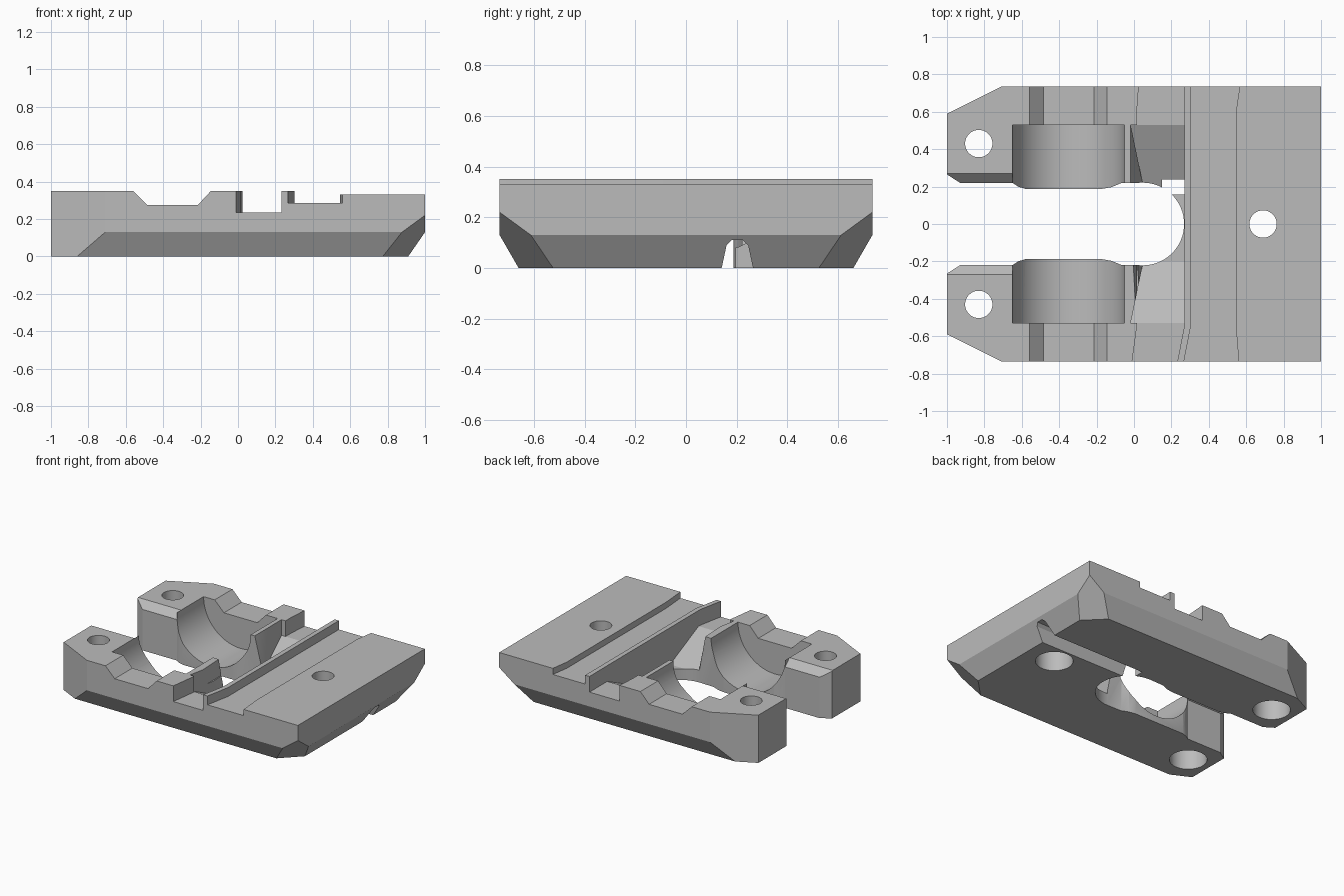
import bpy, bmesh, math
from mathutils import Vector

cube = bpy.data.objects.get("Cube")
if cube:
    bpy.data.objects.remove(cube)

grey = bpy.data.materials.new("plain grey")
grey.use_nodes = True
colour = (0.5, 0.5, 0.5, 1)
grey.diffuse_color = colour
grey.node_tree.nodes["Principled BSDF"].inputs["Base Color"].default_value = colour


def add_object(name, bm):
    bmesh.ops.recalc_face_normals(bm, faces=bm.faces)
    mesh = bpy.data.meshes.new(name)
    bm.to_mesh(mesh)
    bm.free()
    mesh.materials.append(grey)
    obj = bpy.data.objects.new(name, mesh)
    bpy.context.collection.objects.link(obj)
    return obj


def loft(sections):
    bm = bmesh.new()
    rings = [[bm.verts.new(p) for p in s] for s in sections]
    for a, b in zip(rings, rings[1:]):
        for i in range(len(a)):
            j = (i + 1) % len(a)
            bm.faces.new((a[i], a[j], b[j], b[i]))
    bm.faces.new(rings[0])
    bm.faces.new(rings[-1])
    return bm


def cut(target, cutter):
    cutter.hide_render = True
    mod = target.modifiers.new("cut", "BOOLEAN")
    mod.operation = "DIFFERENCE"
    mod.solver = "EXACT"
    mod.object = cutter
    bpy.context.view_layer.objects.active = target
    bpy.ops.object.modifier_apply(modifier=mod.name)
    bpy.data.objects.remove(cutter)


def cut_bar(target, profile, x0, x1):
    """Remove a bar along x with a y-z profile."""
    cut(target, add_object("bar_cutter", loft([[(x, y, z) for y, z in profile] for x in (x0, x1)])))


def cut_cylinder(target, centre, radius, depth, axis="Z", sides=48):
    bm = bmesh.new()
    bmesh.ops.create_cone(bm, cap_ends=True, segments=sides,
                          radius1=radius, radius2=radius, depth=depth)
    obj = add_object("round_cutter", bm)
    obj.location = centre
    if axis == "Y":
        obj.rotation_euler.x = math.pi / 2
    bpy.context.view_layer.update()
    cut(target, obj)


# Stepped profile lofted across the width, with the groove, rib and step bending at the ends
def section(y, wall, rib, step):
    pts = [(-1, 0), (-1, .35), (-.56, .35), (-.485, .275), (-.215, .275), (-.145, .35),
           (wall, .35), (wall, .235), (rib, .235), (rib, .35), (rib + .035, .35),
           (rib + .035, .285), (step, .285), (step, .33), (1, .33), (1, 0)]
    return [(x, y, z) for x, z in pts]


W = .735
bm = loft([section(-W, -.01, .232, .56), section(-.55, .015, .268, .545),
           section(.6, .015, .268, .545), section(W, .025, .268, .565)])

# Lower side, end and corner chamfers
planes = [((1, 0, .13), (.13, 0, -.09))]
for s in (-1, 1):
    planes += [((0, s * W, .13), (0, s * .13, -.075)),
               ((1, s * W, .22), (.095, s * .095, -.13)),
               ((-1, s * .59, 0), (-.145, s * .29, 0))]
for point, normal in planes:
    geom = bm.verts[:] + bm.edges[:] + bm.faces[:]
    bmesh.ops.bisect_plane(bm, geom=geom, plane_co=point, plane_no=Vector(normal).normalized(),
                           clear_outer=True, dist=1e-5)
    edges = [e for e in bm.edges if e.is_boundary]
    bmesh.ops.holes_fill(bm, edges=edges, sides=0)
body = add_object("clamp_plate", bm)

# Shelf-backed solid beside each cradle: refill the notch up to the cradle lip is unneeded,
# the cradle bore is taken straight out of the notched legs
cut_cylinder(body, (-.35, 0, .35), .3, 1.06, "Y", 72)

# Ramps from the groove down to the slot, narrowing as they descend
ramp = [(-.53, .235), (-.2, .08), (.2, .08), (.53, .235), (.53, .5), (-.53, .5)]
left = [(.05 if z < .1 else -.018, y, z) for y, z in ramp]
cut(body, add_object("ramp_cutter", loft([left, [(.269, y, z) for y, z in ramp]])))

# Open slot with a round end, narrower between the cradles
half = [(-1.1, .33), (-1, .265), (-.93, .22), (-.65, .22), (-.62, .2), (-.58, .188),
        (-.17, .188), (-.12, .197), (-.07, .218)]
half += [(.047 + .221 * math.sin(a), .221 * math.cos(a))
         for a in (math.pi / 2 * i / 16 for i in range(17))]
outline = half + [(x, -y) for x, y in reversed(half[:-1])]
cut(body, add_object("slot_cutter", loft([[(x, y, z) for x, y in outline] for z in (-.1, .5)])))

# Bevelled inner top edges at the open end
cut_bar(body, [(-.2, .28), (.2, .28), (.31, .39), (-.31, .39)], -1.1, -.65)

# Bolt holes with wide recesses underneath
for x, y in ((-.83, .43), (-.83, -.43), (.69, 0)):
    cut_cylinder(body, (x, y, .2), .073, .6)
    cut_cylinder(body, (x, y, .05), .125, .3)

# Underside channel from the end face to the slot
cut_bar(body, [(.13, -.05), (.16, .09), (.18, .11), (.225, .11), (.245, .09), (.275, -.05)],
        .15, 1.1)

# Smooth round walls, crisp edges
bpy.ops.object.select_all(action="DESELECT")
body.select_set(True)
bpy.context.view_layer.objects.active = body
bpy.ops.object.shade_smooth_by_angle(angle=math.radians(25))
